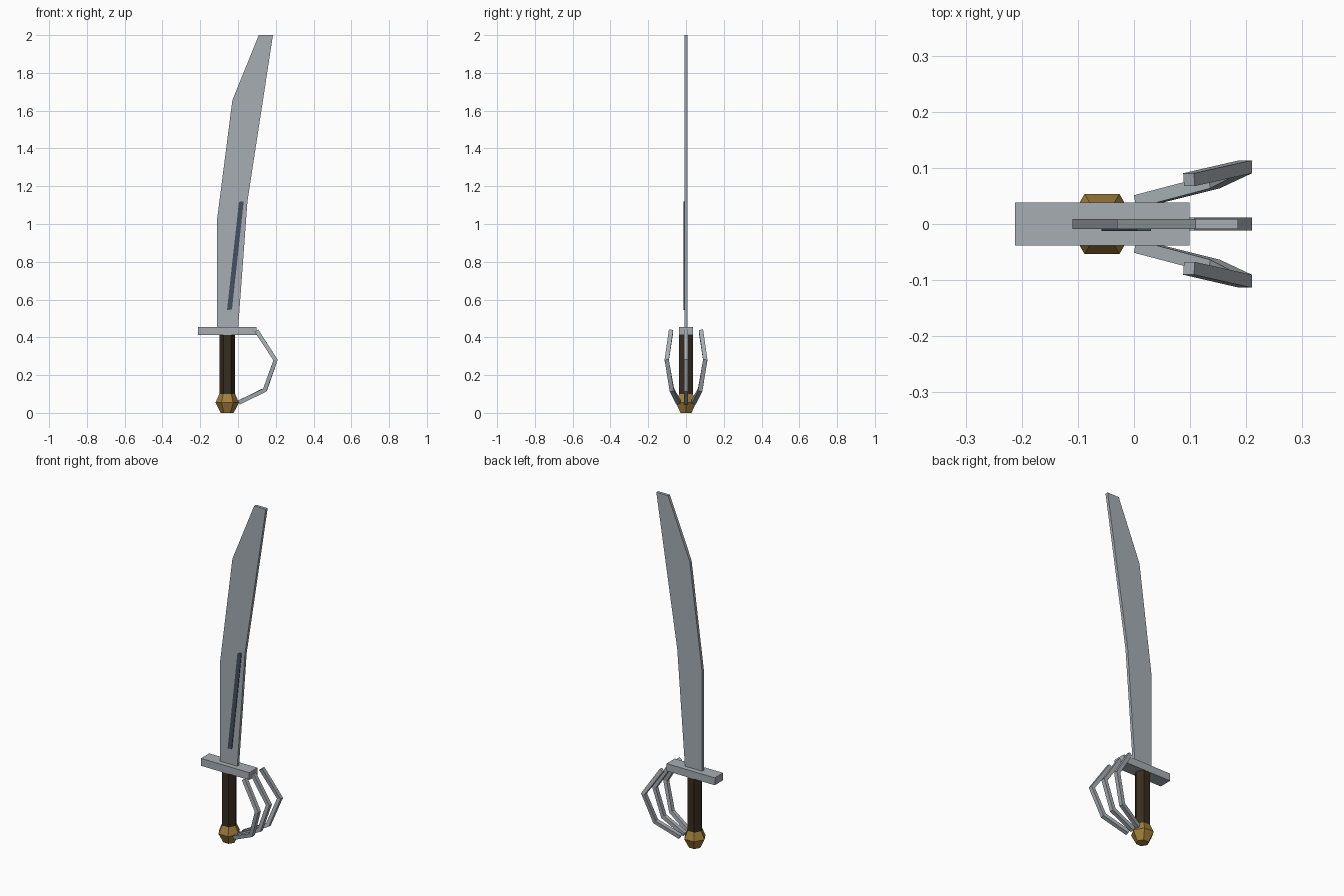
import bpy, bmesh, math
from mathutils import Vector

if "Cube" in bpy.data.objects:
    bpy.data.objects.remove(bpy.data.objects["Cube"])


def material(name, rgb):
    m = bpy.data.materials.new(name)
    m.diffuse_color = (*rgb, 1)
    m.use_nodes = True
    m.node_tree.nodes["Principled BSDF"].inputs["Base Color"].default_value = m.diffuse_color
    return m


steel = material("steel grey", (0.38, 0.42, 0.45))
slate = material("dark slate", (0.058, 0.08, 0.12))
brown = material("dark brown", (0.040, 0.026, 0.014))
gold = material("old gold", (0.36, 0.21, 0.045))
AXIS = -0.057  # x of the handle


def skin(name, rings, mat):
    """Join equal-sized rings of points into a closed solid."""
    bm = bmesh.new()
    vs = [[bm.verts.new(p) for p in ring] for ring in rings]
    n = len(vs[0])
    for a, b in zip(vs, vs[1:]):
        for i in range(n):
            j = (i + 1) % n
            bm.faces.new((a[i], a[j], b[j], b[i]))
    bm.faces.new(vs[0])
    bm.faces.new(vs[-1])
    bmesh.ops.recalc_face_normals(bm, faces=bm.faces)
    me = bpy.data.meshes.new(name)
    bm.to_mesh(me)
    bm.free()
    me.materials.append(mat)
    ob = bpy.data.objects.new(name, me)
    bpy.context.collection.objects.link(ob)
    return ob


def plate(name, outline, y0, y1, mat):
    """Extrude an x-z outline from y0 to y1."""
    return skin(name, [[(x, y, z) for x, z in outline] for y in (y0, y1)], mat)


def hex_lathe(name, profile, mat):
    """Six-sided turned part from (radius, z) pairs."""
    angles = [math.radians(60 * i) for i in range(6)]
    return skin(name, [[(AXIS + r * math.cos(a), r * math.sin(a), z)
                        for a in angles] for r, z in profile], mat)


def bar(name, path, half, mat):
    """Sweep a square section along a path."""
    pts = [Vector(p) for p in path]
    rings = []
    for i, p in enumerate(pts):
        before = (p - pts[i - 1]).normalized() if i else Vector()
        after = (pts[i + 1] - p).normalized() if i < len(pts) - 1 else Vector()
        t = (before + after).normalized()
        side = Vector((0, 1, 0))
        side = (side - t * side.dot(t)).normalized()
        out = t.cross(side)
        rings.append([p + half * (a * side + b * out)
                      for a, b in ((1, 1), (-1, 1), (-1, -1), (1, -1))])
    return skin(name, rings, mat)


# Blade and its dark groove on the front
plate("blade", [(-0.11, 0.44), (0.0, 0.44), (0.05, 1.12), (0.185, 2.0),
                (0.11, 2.0), (-0.03, 1.655), (-0.11, 1.03)],
      -0.0085, 0.0085, steel)
plate("blade_groove", [(-0.058, 0.545), (-0.032, 0.547), (0.03, 1.12),
                       (0.005, 1.117)], -0.0125, -0.008, slate)

# Cross guard
plate("cross_guard", [(-0.212, 0.412), (0.099, 0.412), (0.099, 0.455),
                      (-0.212, 0.455)], -0.038, 0.038, steel)

# Grip and pommel
hex_lathe("grip", [(0.042, 0.09), (0.042, 0.415)], brown)
hex_lathe("pommel", [(0.034, 0.0), (0.062, 0.055), (0.042, 0.1)], gold)

# Three knuckle bars fanned out sideways
shape = [(0.098, 0.434, 0.079), (0.199, 0.28, 0.102),
         (0.143, 0.122, 0.075), (0.007, 0.056, 0.040)]
for label, s in (("front", -1), ("middle", 0), ("back", 1)):
    bar("knuckle_bar_" + label, [(x, s * y, z) for x, z, y in shape],
        0.0115, steel)
